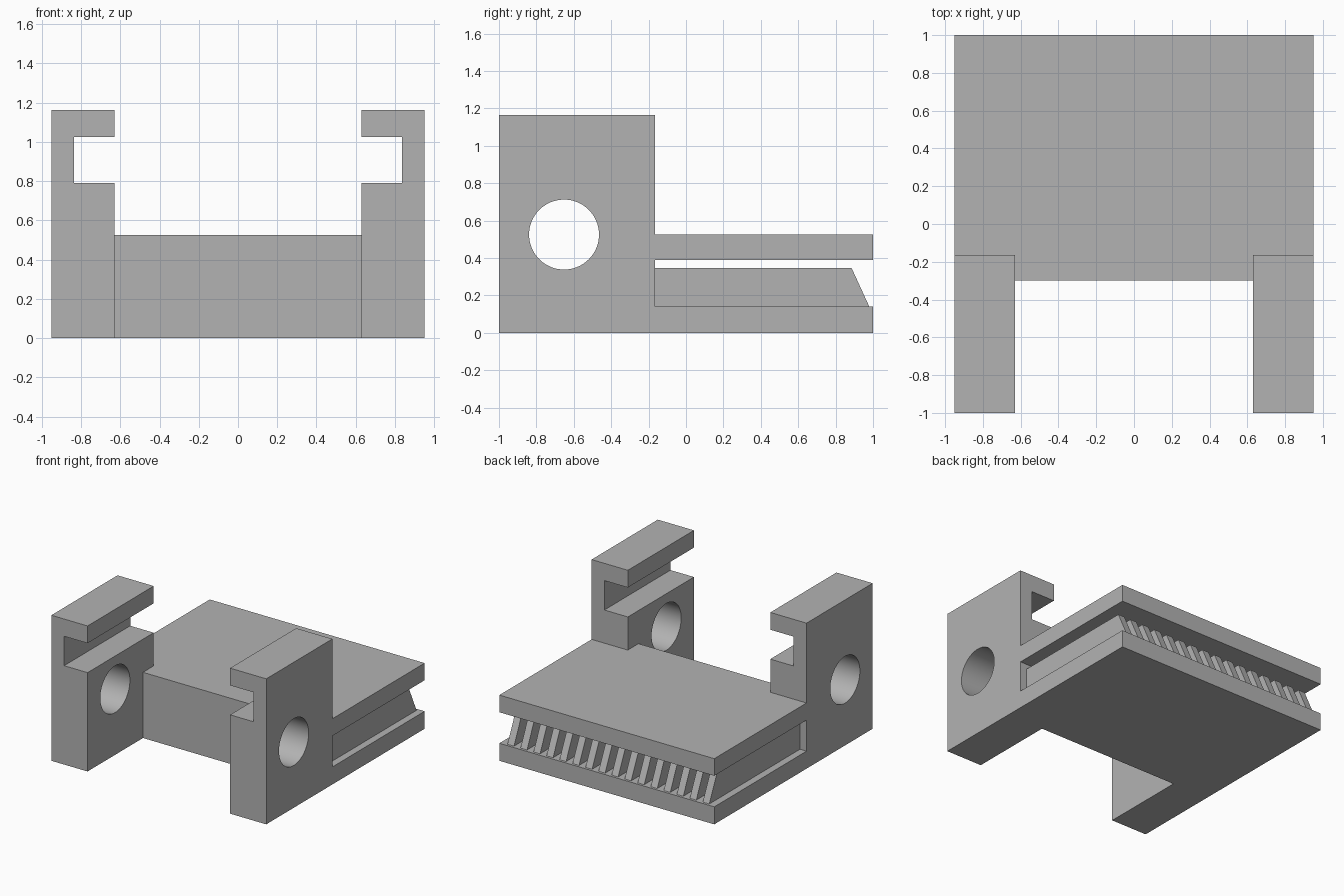
import bpy
import bmesh
from mathutils import Vector

cube = bpy.data.objects.get("Cube")
if cube:
    bpy.data.objects.remove(cube, do_unlink=True)

# Material
grey = bpy.data.materials.new("plain_grey")
grey.use_nodes = True
COLOUR = (0.45, 0.45, 0.45, 1)
grey.diffuse_color = COLOUR
grey.node_tree.nodes["Principled BSDF"].inputs["Base Color"].default_value = COLOUR

HALF = 0.95       # half width
INNER = 0.63      # inner face of the arms
SHOULDER = -0.165  # rear face of the arms


def prism(name, profile, offset):
    """Extrude a closed 3D profile along an offset vector."""
    bm = bmesh.new()
    face = bm.faces.new([bm.verts.new(p) for p in profile])
    out = bmesh.ops.extrude_face_region(bm, geom=[face])
    moved = [v for v in out["geom"] if isinstance(v, bmesh.types.BMVert)]
    bmesh.ops.translate(bm, verts=moved, vec=Vector(offset))
    bmesh.ops.recalc_face_normals(bm, faces=bm.faces)
    mesh = bpy.data.meshes.new(name)
    bm.to_mesh(mesh)
    bm.free()
    mesh.materials.append(grey)
    obj = bpy.data.objects.new(name, mesh)
    bpy.context.collection.objects.link(obj)
    return obj


# Body: side profile of two slabs joined by a front wall
body = [(-0.3, 0), (1, 0), (1, 0.14), (SHOULDER, 0.14),
        (SHOULDER, 0.388), (1, 0.388), (1, 0.525), (-0.3, 0.525)]
prism("slotted_body", [(-HALF, y, z) for y, z in body], (2 * HALF, 0, 0))

# Cooling fins with sloping rear ends, evenly spaced with equal gaps
FINS = 16
cell = 2 * HALF / (2 * FINS + 1)
fin = [(SHOULDER, 0.14), (0.98, 0.14), (0.885, 0.347), (SHOULDER, 0.347)]
for i in range(FINS):
    x = -HALF + cell * (2 * i + 1)
    prism(f"fin_{i + 1}", [(x, y, z) for y, z in fin], (cell, 0, 0))

# Cutter for the round hole through both arms
bpy.ops.mesh.primitive_cylinder_add(vertices=64, radius=0.187, depth=3,
                                    location=(0, -0.652, 0.525),
                                    rotation=(0, 1.5707963, 0))
cutter = bpy.context.object
cutter.name = "hole_cutter"
cutter.hide_render = True
cutter.hide_set(True)

# Arms: upright C-shaped profile with an inward slot
arm = [(INNER, 0), (HALF, 0), (HALF, 1.163), (INNER, 1.163),
       (INNER, 1.025), (0.837, 1.025), (0.837, 0.79), (INNER, 0.79)]
for side, name in ((1, "left_arm"), (-1, "right_arm")):
    obj = prism(name, [(side * x, -1, z) for x, z in arm], (0, 1 + SHOULDER, 0))
    hole = obj.modifiers.new("hole", "BOOLEAN")
    hole.object = cutter
    hole.solver = "EXACT"
    bpy.ops.object.select_all(action="DESELECT")
    obj.select_set(True)
    bpy.context.view_layer.objects.active = obj
    bpy.ops.object.modifier_apply(modifier="hole")
    bpy.ops.object.shade_smooth_by_angle()

bpy.data.objects.remove(cutter, do_unlink=True)
